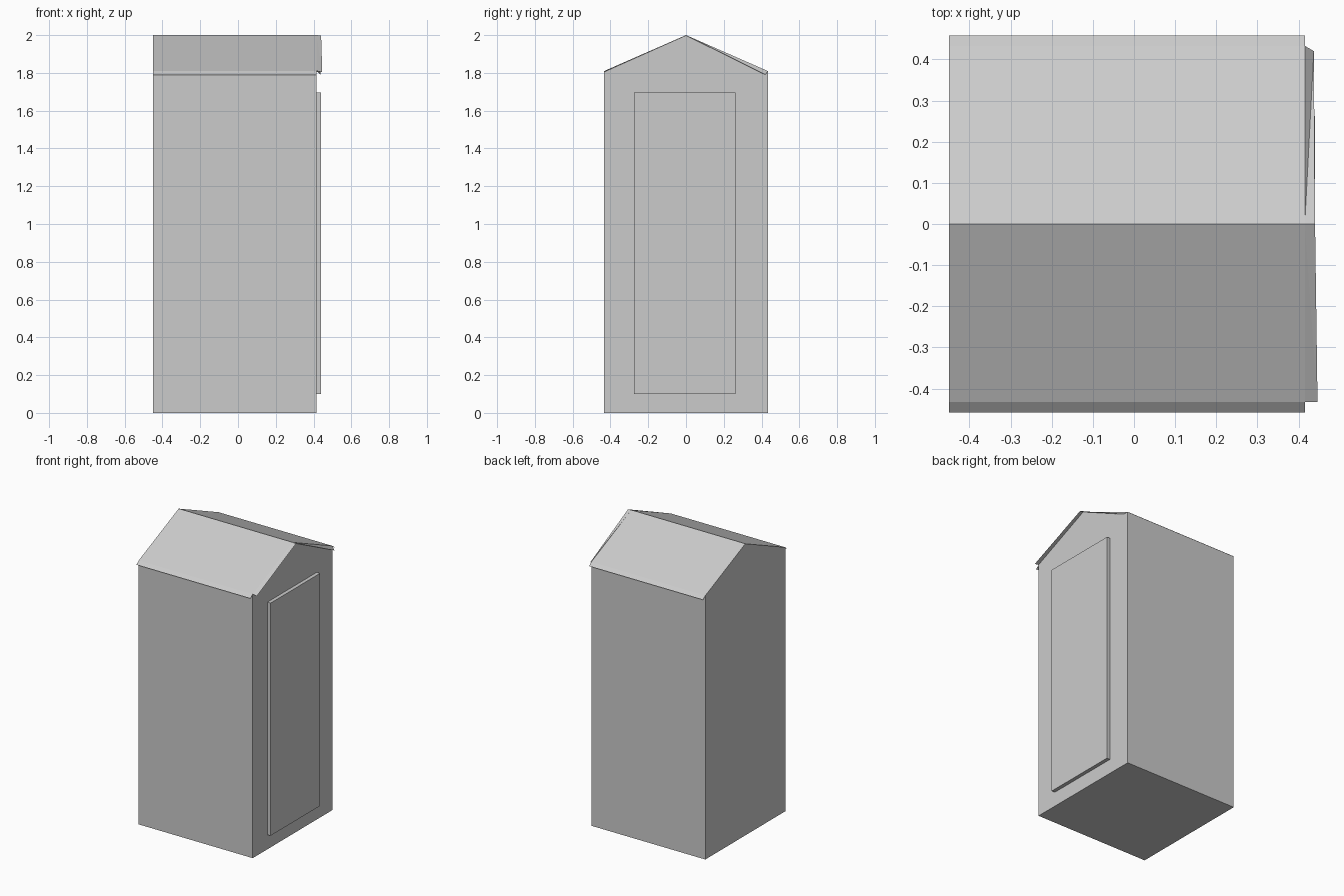
import bpy

cube = bpy.data.objects.get("Cube")
if cube:
    bpy.data.objects.remove(cube, do_unlink=True)

# One plain grey
grey = bpy.data.materials.new("plain_grey")
grey.use_nodes = True
colour = (0.6, 0.6, 0.6, 1)
grey.diffuse_color = colour
grey.node_tree.nodes["Principled BSDF"].inputs["Base Color"].default_value = colour

BACK, FRONT = -0.45, 0.415      # x of the rear and door walls
HALF, EAVE, RIDGE = 0.433, 1.81, 2.0


def make(name, verts, faces):
    mesh = bpy.data.meshes.new(name)
    mesh.from_pydata(verts, [], faces)
    mesh.materials.append(grey)
    ob = bpy.data.objects.new(name, mesh)
    bpy.context.collection.objects.link(ob)
    return ob


def extrude_x(name, profile, x0, x1):
    """Closed prism from a counter-clockwise (y, z) profile."""
    n = len(profile)
    verts = [(x, y, z) for x in (x0, x1) for y, z in profile]
    faces = [tuple(reversed(range(n))), tuple(range(n, 2 * n))]
    faces += [(i, (i + 1) % n, (i + 1) % n + n, i + n) for i in range(n)]
    return make(name, verts, faces)


# Gabled body and door panel
extrude_x("gabled_body", [(-HALF, 0), (HALF, 0), (HALF, EAVE), (0, RIDGE), (-HALF, EAVE)], BACK, FRONT)
extrude_x("door_panel", [(-0.275, 0.1), (0.262, 0.1), (0.262, 1.695), (-0.275, 1.695)], FRONT, 0.44)

# Thin lips flaring from both eaves
for side, label in ((-1, "right"), (1, "left")):
    y0, y1 = side * HALF, side * 0.458
    order = (0, 1, 2, 3) if side < 0 else (3, 2, 1, 0)
    make(label + "_eave_lip",
         [(BACK, y1, 1.79), (FRONT, y1, 1.79), (FRONT, y0, EAVE), (BACK, y0, EAVE)], [order])

# Thin gable overhang above the door, slightly drooping on one side
make("gable_lip_front",
     [(FRONT, 0, RIDGE), (FRONT, -HALF, EAVE), (0.446, -HALF, 1.805), (0.44, 0, 1.998)],
     [(0, 1, 2), (0, 2, 3)])
make("gable_lip_back",
     [(FRONT, 0, RIDGE), (0.44, 0, 1.998), (0.437, 0.42, 1.79), (FRONT, HALF, EAVE)],
     [(0, 1, 2), (0, 2, 3)])
